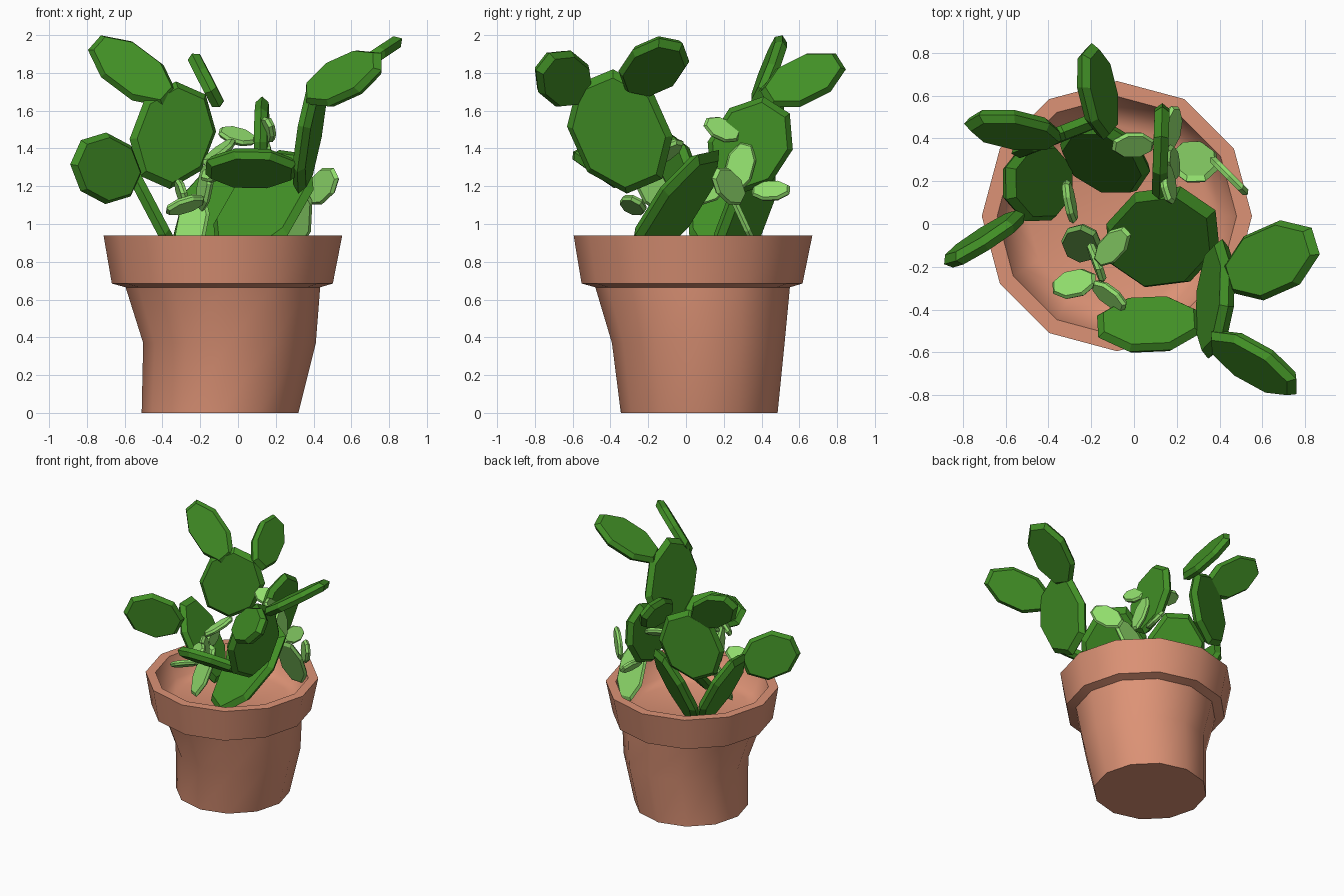
import bpy, bmesh, math
from mathutils import Vector

cube = bpy.data.objects.get("Cube")
if cube:
    bpy.data.objects.remove(cube, do_unlink=True)


def material(name, rgb):
    m = bpy.data.materials.new(name)
    m.use_nodes = True
    m.diffuse_color = (*rgb, 1)
    m.node_tree.nodes["Principled BSDF"].inputs["Base Color"].default_value = (*rgb, 1)
    return m


terracotta = material("terracotta", (0.72, 0.29, 0.18))
dark_green = material("dark green", (0.054, 0.28, 0.019))
light_green = material("light green", (0.28, 0.72, 0.15))


def finish(name, bm, mat):
    bmesh.ops.recalc_face_normals(bm, faces=bm.faces)
    mesh = bpy.data.meshes.new(name)
    bm.to_mesh(mesh)
    bm.free()
    mesh.materials.append(mat)
    obj = bpy.data.objects.new(name, mesh)
    bpy.context.collection.objects.link(obj)
    return obj


def bridge(bm, lower, upper):
    n = len(lower)
    for i in range(n):
        j = (i + 1) % n
        bm.faces.new((lower[i], lower[j], upper[j], upper[i]))


# Flower pot: slightly crooked twelve-sided rings of (x, y, z, radius)
def flower_pot(rings, sides=12):
    bm = bmesh.new()
    loops = []
    for x, y, z, r in rings:
        angles = [math.tau * i / sides for i in range(sides)]
        loops.append([bm.verts.new((x + r * math.cos(a), y + r * math.sin(a), z))
                      for a in angles])
    for lower, upper in zip(loops, loops[1:]):
        bridge(bm, lower, upper)
    bm.faces.new(loops[0])
    bm.faces.new(loops[-1])
    obj = finish("flower_pot", bm, terracotta)
    bpy.ops.object.select_all(action="DESELECT")
    bpy.context.view_layer.objects.active = obj
    obj.select_set(True)
    bpy.ops.object.shade_smooth_by_angle(angle=math.radians(50))


flower_pot([
    (-.095, .07, 0, .415),
    (-.045, .065, .37, .457),
    (-.08, .035, .665, .515),
    (-.083, .032, .685, .585),
    (-.08, .037, .94, .632),
    (-.08, .037, .94, .56),
    (-.08, .04, .78, .5),
    (-.08, .04, .75, .42),
])


# Cactus pad: flat octagon from base to tip, with a bevelled edge
def pad(name, base, tip, facing, width, thickness, mat):
    base, tip = Vector(base), Vector(tip)
    along = tip - base
    half_length = along.length / 2
    along.normalize()
    normal = Vector(facing)
    normal = (normal - along * normal.dot(along)).normalized()
    across = normal.cross(along)
    centre = (base + tip) / 2
    bm = bmesh.new()
    loops = []
    for side, scale in ((-1, .88), (0, 1), (1, .88)):
        ring = []
        for i in range(8):
            a = math.tau * (i + .5) / 8
            k = scale / math.cos(math.pi / 8)
            ring.append(bm.verts.new(centre + along * (half_length * k * math.cos(a))
                                     + across * (width / 2 * k * math.sin(a))
                                     + normal * (side * thickness / 2)))
        loops.append(ring)
    bridge(bm, loops[0], loops[1])
    bridge(bm, loops[1], loops[2])
    bm.faces.new(loops[0])
    bm.faces.new(loops[2])
    finish(name, bm, mat)


# Large dark pads
for args in (
    ("left_front_base_pad", (-.03, -.24, .8), (.3, .12, 1.38), (-.35, -.65, .65), .48),
    ("left_stem_pad", (.34, -.22, 1.2), (.42, -.48, 1.78), (.97, -.13, -.2), .5),
    ("left_top_pad", (.44, -.26, 1.7), (.85, -.08, 1.97), (-.55, 0, .83), .32),
    ("left_front_top_pad", (.36, -.54, 1.68), (.76, -.76, 1.86), (-.55, -.65, .5), .28),
    ("front_flat_pad", (.31, -.46, 1.29), (-.17, -.48, 1.3), (0, .57, .82), .3),
    ("back_base_pad", (-.21, .2, .75), (-.06, .42, 1.33), (-.35, -.6, .4), .42),
    ("back_upright_pad", (.12, .2, 1.2), (.13, .48, 1.63), (1, 0, .05), .4),
    ("right_stem_pad", (-.44, .38, 1.22), (-.25, .46, 1.72), (.35, -.9, 0), .44),
    ("right_top_pad", (-.36, .39, 1.66), (-.76, .49, 1.96), (0, -.88, .47), .27),
    ("back_top_pad", (-.12, .42, 1.66), (-.22, .82, 1.86), (.88, 0, .47), .26),
    ("right_base_pad", (-.3, .2, .78), (-.6, .19, 1.35), (.88, 0, .47), .36),
    ("right_side_pad", (-.54, .04, 1.21), (-.86, -.18, 1.38), (.57, -.8, -.15), .34),
):
    pad(*args, .07, dark_green)

# Small light pads
for args in (
    ("young_left_base_pad", (.27, .38, .85), (.29, .2, 1.24), (0, -.9, -.42), .22),
    ("young_left_side_pad", (.37, .3, 1.13), (.52, .15, 1.27), (.7, .7, 0), .16),
    ("young_left_stem_pad", (.2, .25, 1.17), (.15, .32, 1.43), (.9, 0, .3), .15),
    ("young_back_top_pad", (.09, .37, 1.44), (-.1, .37, 1.49), (0, -.5, .8), .13),
    ("young_back_low_pad", (.16, .35, 1.17), (.19, .55, 1.18), (.75, -.1, .6), .12),
    ("young_left_top_pad", (.15, .28, 1.46), (.17, .1, 1.54), (.85, .1, .4), .12),
    ("young_right_base_pad", (-.28, -.16, .8), (-.21, -.02, 1.16), (-.4, -.8, .4), .18),
    ("young_right_side_pad", (-.28, .01, 1.14), (-.32, .2, 1.2), (.95, .15, .2), .12),
    ("young_right_stem_pad", (-.2, -.12, 1.08), (-.15, -.24, 1.32), (.95, .3, 0), .16),
    ("young_right_top_pad", (-.17, -.18, 1.32), (-.03, -.03, 1.44), (-.5, -.3, .8), .12),
    ("young_front_low_pad", (-.18, -.26, 1.13), (-.38, -.3, 1.07), (-.2, .4, .8), .14),
    ("young_front_top_pad", (-.19, -.28, 1.25), (-.04, -.39, 1.3), (-.5, -.6, .6), .11),
):
    pad(*args, .035, light_green)
